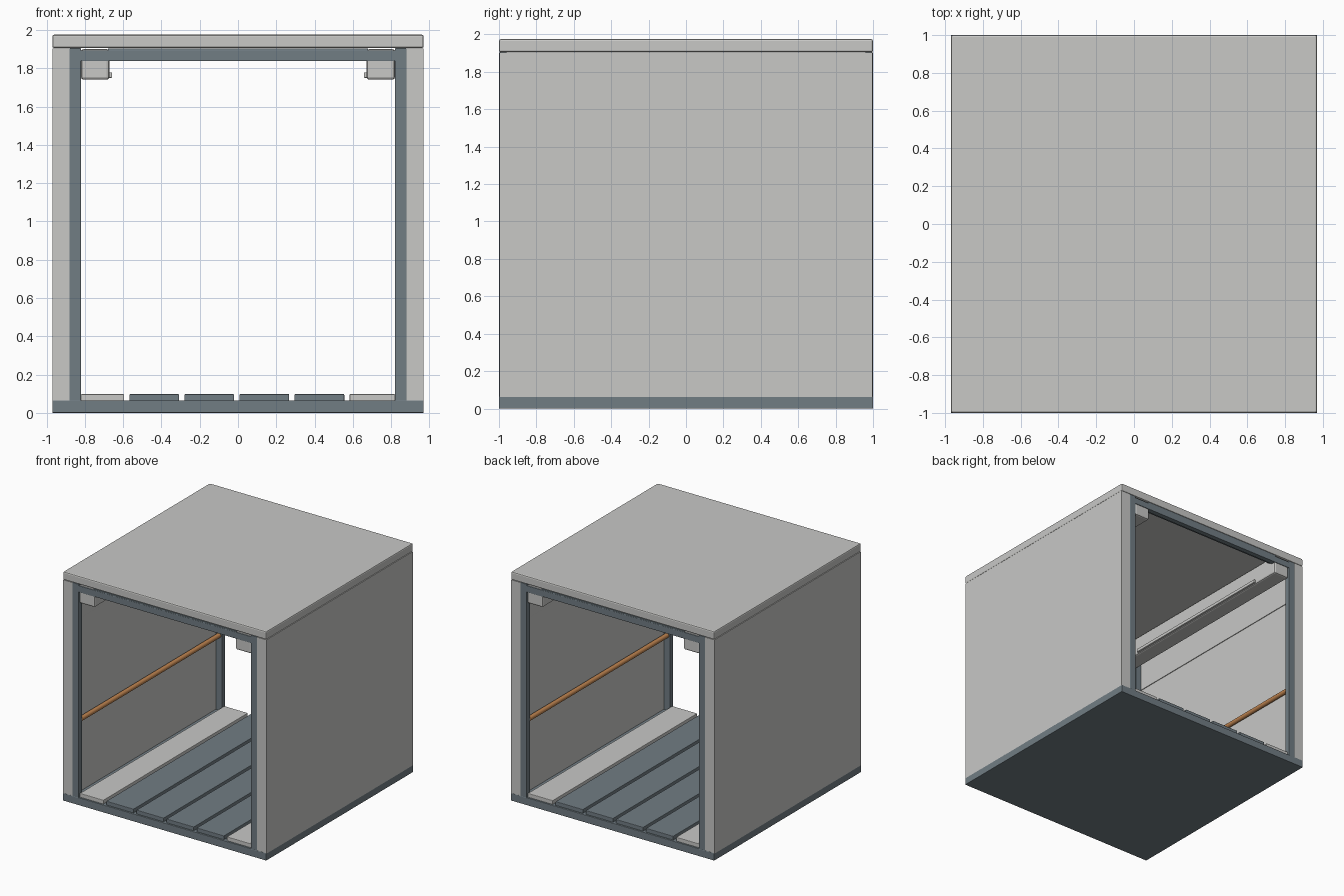
import bpy
import bmesh
from math import pi
from mathutils import Matrix, Vector

cube = bpy.data.objects.get("Cube")
if cube:
    bpy.data.objects.remove(cube, do_unlink=True)


def material(name, rgb):
    m = bpy.data.materials.new(name)
    m.use_nodes = True
    m.diffuse_color = (*rgb, 1)
    m.node_tree.nodes["Principled BSDF"].inputs["Base Color"].default_value = (*rgb, 1)
    return m


LIGHT = material("light grey", (0.58, 0.58, 0.565))
DARK = material("slate grey", (0.165, 0.205, 0.23))
COPPER = material("copper", (0.52, 0.23, 0.08))


def finish(name, bm, mat):
    mesh = bpy.data.meshes.new(name)
    bm.to_mesh(mesh)
    bm.free()
    mesh.materials.append(mat)
    ob = bpy.data.objects.new(name, mesh)
    bpy.context.collection.objects.link(ob)
    return ob


def box(name, x, y, z, mat, bevel=0.0):
    """Box from (low, high) ranges on each axis."""
    bm = bmesh.new()
    bmesh.ops.create_cube(bm, size=1)
    lo, hi = Vector((x[0], y[0], z[0])), Vector((x[1], y[1], z[1]))
    bmesh.ops.scale(bm, vec=hi - lo, verts=bm.verts)
    bmesh.ops.translate(bm, vec=(lo + hi) / 2, verts=bm.verts)
    ob = finish(name, bm, mat)
    if bevel:
        mod = ob.modifiers.new("bevel", 'BEVEL')
        mod.width = bevel
        mod.segments = 2
    return ob


def span(side, a, b):
    return tuple(sorted((side * a, side * b)))


FULL = (-0.998, 0.998)

# Floor slab and roof
box("floor_slab", (-0.97, 0.97), (-1, 1), (0, 0.065), DARK, 0.004)
box("roof", (-0.97, 0.97), (-1, 1), (1.905, 1.975), LIGHT, 0.01)

# Floor planks: pale outer ones, dark inner ones
for i in range(6):
    x = -0.82 if i == 0 else -0.855 + i * 0.2875
    x_end = 0.82 if i == 5 else -0.595 + i * 0.2875
    outer = i in (0, 5)
    box(f"floor_plank_{i + 1}", (x, x_end), (-0.985, 0.985), (0.06, 0.098),
        LIGHT if outer else DARK, 0.004)

for s, side in ((1, "left"), (-1, "right")):
    # Walls with a slightly raised upper panel inside
    box(f"{side}_wall", span(s, 0.88, 0.97), FULL, (0.06, 1.904), LIGHT)
    box(f"{side}_upper_wall_panel", span(s, 0.874, 0.885), (-0.96, 0.96),
        (1.56, 1.904), LIGHT, 0.003)

    # Ceiling duct and its slim strip
    box(f"{side}_ceiling_duct", span(s, 0.672, 0.82), (-0.994, 0.994),
        (1.74, 1.9), LIGHT, 0.014)
    box(f"{side}_duct_strip", span(s, 0.657, 0.68), (-0.75, 0.75),
        (1.75, 1.778), LIGHT, 0.004)

    # Pipe along the wall
    bm = bmesh.new()
    bmesh.ops.create_cone(bm, cap_ends=True, segments=20, radius1=0.02,
                          radius2=0.02, depth=1.94)
    bmesh.ops.transform(bm, verts=bm.verts, matrix=Matrix.Translation(
        (s * 0.851, 0, 0.71)) @ Matrix.Rotation(pi / 2, 4, 'X'))
    for f in bm.faces:
        f.smooth = len(f.verts) == 4
    finish(f"{side}_pipe", bm, COPPER)

# End frames: two posts and a beam at each opening
for e, end in ((-1, "front"), (1, "back")):
    y = span(e, 0.955, 0.999)
    for s, side in ((1, "left"), (-1, "right")):
        box(f"{end}_{side}_post", span(s, 0.82, 0.881), y, (0.06, 1.905), DARK, 0.004)
    box(f"{end}_top_beam", (-0.86, 0.86), y, (1.837, 1.893), DARK, 0.003)
    box(f"{end}_beam_trim", (-0.68, 0.68), span(e, 0.93, 0.997), (1.85, 1.904), DARK)
